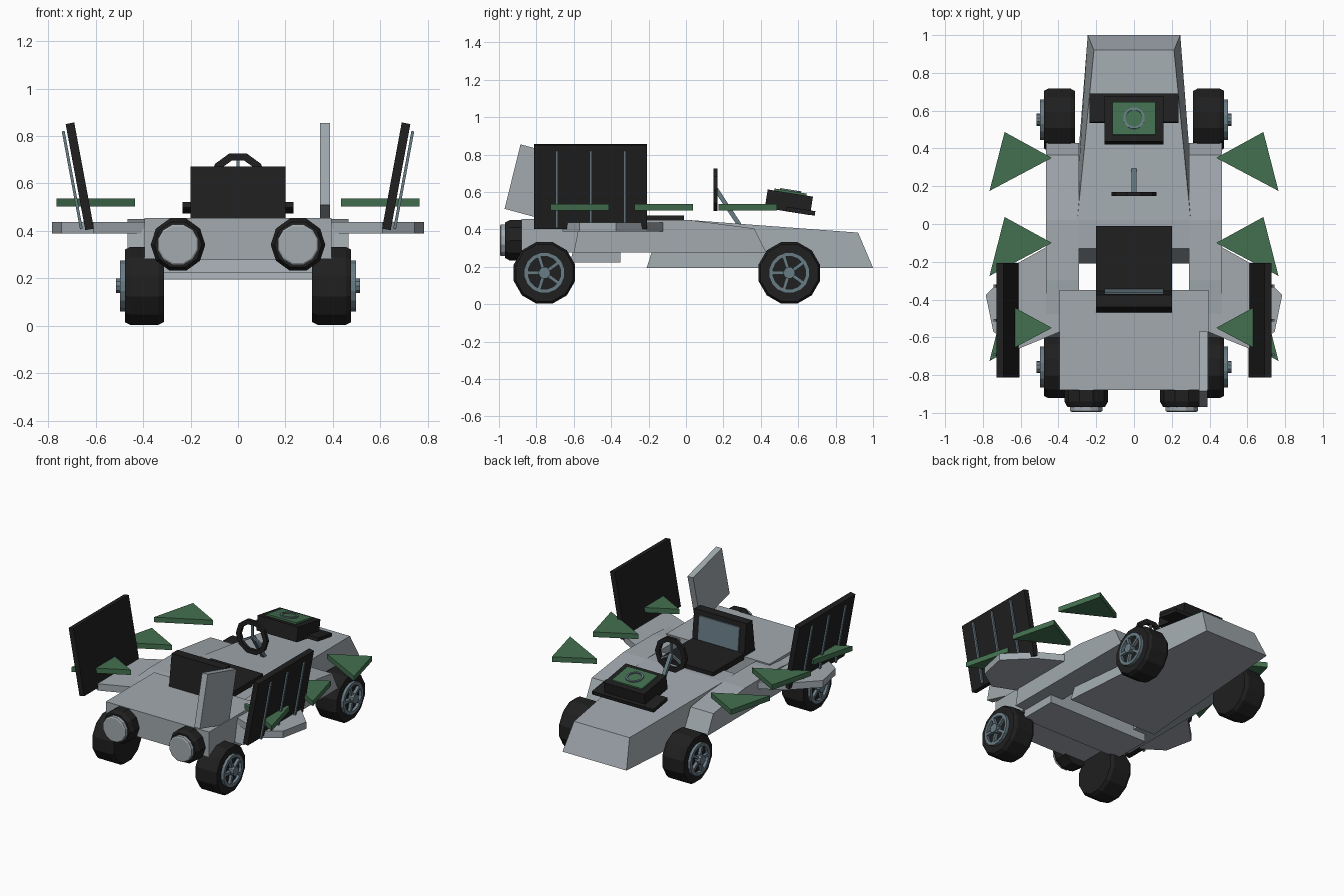
import bpy, bmesh, math
from mathutils import Vector, Matrix

if "Cube" in bpy.data.objects:
    bpy.data.objects.remove(bpy.data.objects["Cube"])


def material(name, rgb):
    m = bpy.data.materials.new(name)
    m.diffuse_color = (*rgb, 1)
    m.use_nodes = True
    m.node_tree.nodes["Principled BSDF"].inputs["Base Color"].default_value = m.diffuse_color
    return m


GREY = material("light grey", (0.36, 0.40, 0.43))
BLACK = material("black", (0.014, 0.014, 0.014))
GREEN = material("green", (0.055, 0.16, 0.078))
STEEL = material("steel blue", (0.14, 0.20, 0.235))


def finish(name, bm, mat, matrix=None):
    if matrix is not None:
        bmesh.ops.transform(bm, matrix=matrix, verts=bm.verts)
    bmesh.ops.recalc_face_normals(bm, faces=bm.faces)
    me = bpy.data.meshes.new(name)
    bm.to_mesh(me)
    bm.free()
    me.materials.append(mat)
    ob = bpy.data.objects.new(name, me)
    bpy.context.collection.objects.link(ob)
    return ob


def loft(name, a, b, mat):
    """Solid between two matching outlines of 3D points."""
    bm = bmesh.new()
    va = [bm.verts.new(p) for p in a]
    vb = [bm.verts.new(p) for p in b]
    bm.faces.new(va)
    bm.faces.new(vb[::-1])
    for i in range(len(a)):
        j = (i + 1) % len(a)
        bm.faces.new((va[i], vb[i], vb[j], va[j]))
    return finish(name, bm, mat)


def side_profile(name, yz, x0, x1, mat):
    return loft(name, [(x0, y, z) for y, z in yz], [(x1, y, z) for y, z in yz], mat)


def plan(name, xy, z0, z1, mat):
    return loft(name, [(x, y, z0) for x, y in xy], [(x, y, z1) for x, y in xy], mat)


def box(name, centre, size, mat, frame=Matrix()):
    bm = bmesh.new()
    bmesh.ops.create_cube(bm, size=1)
    local = Matrix.Translation(centre) @ Matrix.Diagonal((*size, 1))
    return finish(name, bm, mat, frame @ local)


def lathe(name, profile, n, mat, frame, closed=False):
    """Spin (radius, height) points round local z, flat side to +y."""
    bm = bmesh.new()
    rings = []
    for r, h in profile:
        ang = [2 * math.pi * (i + 0.5) / n + math.pi / 2 for i in range(n)]
        rings.append([bm.verts.new((r * math.cos(t), r * math.sin(t), h)) for t in ang])
    pairs = list(zip(rings, rings[1:]))
    if closed:
        pairs.append((rings[-1], rings[0]))
    else:
        bm.faces.new(rings[0])
        bm.faces.new(rings[-1])
    for a, b in pairs:
        for i in range(n):
            j = (i + 1) % n
            bm.faces.new((a[i], a[j], b[j], b[i]))
    return finish(name, bm, mat, frame)


def rod(name, p, q, width, mat):
    p, q = Vector(p), Vector(q)
    f = Matrix.Translation((p + q) / 2) @ (q - p).to_track_quat('Z', 'Y').to_matrix().to_4x4()
    return box(name, (0, 0, 0), (width, width, (q - p).length), mat, f)


# Tapered nose body
bm = bmesh.new()
corners = [(0.245, 1.0, 0.195), (0.34, -0.21, 0.195), (0.32, -0.13, 0.445),
           (0.30, 0.02, 0.45), (0.212, 0.92, 0.383)]
bm.free()
loft("nose_body", corners, [(-x, y, z) for x, y, z in corners], GREY)

# Rear engine body with a lower belly
side_profile("rear_body", [(-0.88, 0.455), (-0.35, 0.455), (-0.35, 0.277), (-0.88, 0.277)],
             -0.395, 0.395, GREY)
side_profile("rear_belly", [(-0.60, 0.30), (-0.35, 0.30), (-0.35, 0.222), (-0.62, 0.222)],
             -0.385, 0.385, GREY)

# Seat: cushion, reclined backrest and its pad
box("seat_cushion", (0, -0.195, 0.455), (0.4, 0.37, 0.04), BLACK)
side_profile("seat_back", [(-0.35, 0.44), (-0.375, 0.672), (-0.44, 0.672), (-0.47, 0.44)],
             -0.2, 0.2, BLACK)
side_profile("seat_pad", [(-0.345, 0.48), (-0.362, 0.64), (-0.372, 0.64), (-0.355, 0.48)],
             -0.155, 0.155, STEEL)

# Steering wheel, spokes and column
facing = Matrix.Translation((0, 0.158, 0.612)) @ Matrix.Rotation(math.pi / 2, 4, 'X')
lathe("steering_wheel", [(0.12, -0.011), (0.12, 0.011), (0.088, 0.011), (0.088, -0.011)],
      10, BLACK, facing, True)
for a in (90, 210, 330):
    t = math.radians(a)
    rod("steering_spoke", (0, 0.16, 0.612),
        (0.095 * math.cos(t), 0.16, 0.612 + 0.095 * math.sin(t)), 0.014, STEEL)
rod("steering_column", (0, 0.16, 0.615), (0, 0.285, 0.425), 0.024, STEEL)

# Tilted control box on the nose
tilt = Matrix.Translation((0, 0.55, 0.545)) @ Matrix.Rotation(math.radians(-9), 4, 'X')
box("console_box", (0, 0, 0), (0.31, 0.245, 0.10), BLACK, tilt)
box("console_base", (0, 0.07, -0.037), (0.47, 0.155, 0.024), BLACK, tilt)
box("console_plate", (0, 0.0, 0.052), (0.23, 0.175, 0.018), GREEN, tilt)
lathe("console_ring", [(0.058, 0.058), (0.058, 0.068), (0.045, 0.068), (0.045, 0.058)],
      16, STEEL, tilt, True)

# Single fin, leaning back
side_profile("tail_fin", [(-0.885, 0.855), (-0.97, 0.51), (-0.655, 0.425), (-0.57, 0.77)],
             0.345, 0.388, GREY)

for s, side in ((1, "right"), (-1, "left")):
    # Side pod and swept fender
    side_profile(side + "_side_pod", [(0.43, 0.275), (0.365, 0.405), (0.02, 0.45), (-0.30, 0.45),
                                      (-0.57, 0.43), (-0.60, 0.277)], s * 0.29, s * 0.465, GREY)
    fender = [(0.40, -0.11), (0.46, -0.12), (0.62, -0.21), (0.785, -0.375),
              (0.745, -0.57), (0.61, -0.66), (0.39, -0.57)]
    plan(side + "_fender", [(s * x, y) for x, y in fender], 0.39, 0.437, GREY)

    # Outward leaning panel with three rods outside
    lean = Matrix.Translation((s * 0.667, -0.51, 0.63)) @ Matrix.Rotation(s * math.radians(10.5), 4, 'Y')
    box(side + "_panel", (0, 0, 0), (0.037, 0.605, 0.455), BLACK, lean)
    for y in (-0.182, 0, 0.182):
        box(side + "_panel_rod", (s * 0.034, y, -0.01), (0.012, 0.014, 0.42), STEEL, lean)

    # Floating green triangles
    for y in (0.35, -0.10, -0.55):
        tri = [(0.435, y), (0.685, y + 0.137), (0.765, y - 0.175)]
        plan(side + "_triangle", [(s * x, v) for x, v in tri], 0.502, 0.537, GREEN)

    # Exhaust: black collar and grey nozzle, pointing to -y
    back = Matrix.Translation((s * 0.253, -0.86, 0.342)) @ Matrix.Rotation(math.pi / 2, 4, 'X')
    lathe(side + "_exhaust_collar", [(0.115, 0), (0.115, 0.08), (0.10, 0.108)], 10, BLACK, back)
    lathe(side + "_exhaust_nozzle", [(0.088, 0.05), (0.088, 0.13), (0.08, 0.135)], 12, GREY, back)

    # Wheels: tyre, rim ring, hub and five spokes
    for y, end in ((0.552, "nose"), (-0.757, "tail")):
        axle = (Matrix.Translation((s * 0.395, y, 0.168)) @ Matrix.Rotation(s * math.pi / 2, 4, 'Y')
                @ Matrix.Rotation(math.pi / 2, 4, 'Z'))
        lathe(f"{side}_{end}_tyre", [(0.158, -0.082), (0.17, -0.06), (0.17, 0.06), (0.158, 0.082)],
              12, BLACK, axle)
        lathe(f"{side}_{end}_rim", [(0.11, 0.07), (0.11, 0.102), (0.088, 0.102), (0.088, 0.07)],
              16, STEEL, axle, True)
        lathe(f"{side}_{end}_hub", [(0.032, 0.07), (0.032, 0.12)], 10, STEEL, axle)
        for k in range(5):
            spin = axle @ Matrix.Rotation(2 * math.pi * k / 5 + math.pi, 4, 'Z')
            box(f"{side}_{end}_spoke", (0.055, 0, 0.09), (0.085, 0.018, 0.024), STEEL, spin)
